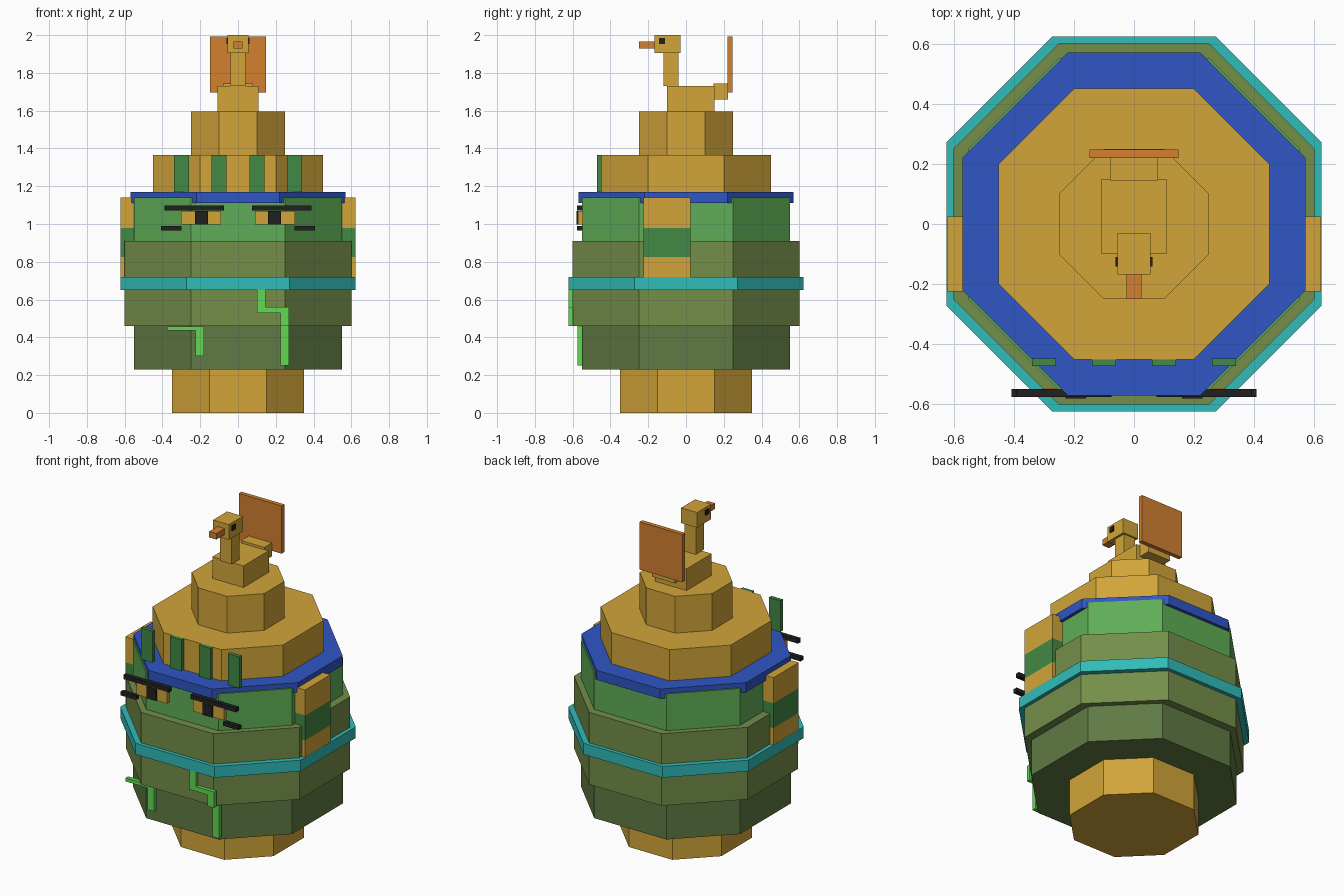
import bpy
import bmesh

cube = bpy.data.objects.get("Cube")
if cube:
    bpy.data.objects.remove(cube, do_unlink=True)


def linear(c):
    c /= 255
    return c / 12.92 if c <= 0.04045 else ((c + 0.055) / 1.055) ** 2.4


def material(name, *rgb):
    col = [linear(c) for c in rgb] + [1.0]
    m = bpy.data.materials.new(name)
    m.use_nodes = True
    m.diffuse_color = col
    m.node_tree.nodes["Principled BSDF"].inputs["Base Color"].default_value = col
    return m


GOLD = material("gold", 210, 165, 57)
ORANGE = material("orange", 210, 128, 48)
BLACK = material("black", 32, 32, 32)
BLUE = material("blue", 47, 86, 196)
TEAL = material("teal", 48, 188, 184)
GREEN = material("mid green", 96, 174, 87)
DARK = material("dark green", 66, 136, 68)
OLIVE = material("olive", 116, 142, 73)
MOSS = material("moss", 96, 122, 67)
BRIGHT = material("bright green", 98, 216, 84)


def finish(name, bm, mat):
    bmesh.ops.recalc_face_normals(bm, faces=bm.faces)
    mesh = bpy.data.meshes.new(name)
    bm.to_mesh(mesh)
    bm.free()
    mesh.materials.append(mat)
    ob = bpy.data.objects.new(name, mesh)
    bpy.context.scene.collection.objects.link(ob)
    return ob


def tier(name, half, flat, z0, z1, mat):
    """Eight-sided prism: half width and half length of its front face."""
    pts = [(flat, -half), (half, -flat), (half, flat), (flat, half),
           (-flat, half), (-half, flat), (-half, -flat), (-flat, -half)]
    bm = bmesh.new()
    face = bm.faces.new([bm.verts.new((x, y, z0)) for x, y in pts])
    top = bmesh.ops.extrude_face_region(bm, geom=[face])["geom"]
    bmesh.ops.translate(bm, vec=(0, 0, z1 - z0),
                        verts=[v for v in top if isinstance(v, bmesh.types.BMVert)])
    return finish(name, bm, mat)


def box(name, x, y, z, mat):
    """Box from (min, max) ranges."""
    bm = bmesh.new()
    bmesh.ops.create_cube(bm, size=1)
    for v in bm.verts:
        v.co = [r[0] if c < 0 else r[1] for c, r in zip(v.co, (x, y, z))]
    return finish(name, bm, mat)


def pair(name, x, y, z, mat):
    """Matching boxes on the left (+x) and right."""
    box("left_" + name, x, y, z, mat)
    box("right_" + name, (-x[1], -x[0]), y, z, mat)


# Stacked body
tier("base", 0.35, 0.15, 0, 0.23, GOLD)
tier("lower_body", 0.55, 0.25, 0.23, 0.46, MOSS)
tier("middle_body", 0.60, 0.25, 0.46, 0.91, OLIVE)
tier("belt", 0.623, 0.273, 0.65, 0.72, TEAL)
tier("face_tier", 0.55, 0.25, 0.91, 1.14, GREEN)
tier("hat_rim", 0.57, 0.22, 1.11, 1.17, BLUE)
tier("hat_lower", 0.45, 0.20, 1.17, 1.365, GOLD)
tier("hat_upper", 0.25, 0.10, 1.365, 1.595, GOLD)

# Hat stripes
FRONT = (-0.472, -0.448)
pair("inner_hat_stripe", (0.06, 0.14), FRONT, (1.17, 1.365), DARK)
pair("outer_hat_stripe", (0.26, 0.34), FRONT, (1.17, 1.365), DARK)

# Side ears in three bands
for part, z, mat in (("bottom", (0.72, 0.825), GOLD),
                     ("middle", (0.825, 0.98), DARK),
                     ("top", (0.98, 1.14), GOLD)):
    pair("ear_" + part, (0.54, 0.622), (-0.225, 0.025), z, mat)

# Face
pair("eye", (0.09, 0.303), (-0.572, -0.545), (0.997, 1.07), GOLD)
pair("pupil", (0.16, 0.228), (-0.58, -0.571), (0.997, 1.068), BLACK)
pair("brow", (0.075, 0.39), (-0.576, -0.549), (1.072, 1.098), BLACK)
pair("lower_lash", (0.30, 0.408), (-0.576, -0.549), (0.965, 0.99), BLACK)

# Bent markings on the front
HIGH, LOW = (-0.622, -0.598), (-0.574, -0.548)
box("left_mark_top", (0.10, 0.145), HIGH, (0.56, 0.65), BRIGHT)
box("left_mark_bar", (0.10, 0.27), HIGH, (0.53, 0.56), BRIGHT)
box("left_mark_middle", (0.225, 0.27), HIGH, (0.46, 0.53), BRIGHT)
box("left_mark_bottom", (0.225, 0.27), LOW, (0.25, 0.46), BRIGHT)
box("right_mark_bar", (-0.375, -0.18), LOW, (0.435, 0.457), BRIGHT)
box("right_mark_bottom", (-0.225, -0.18), LOW, (0.30, 0.435), BRIGHT)

# Bird on top
box("bird_body", (-0.108, 0.108), (-0.10, 0.15), (1.595, 1.73), GOLD)
box("bird_rump", (-0.08, 0.08), (0.145, 0.222), (1.66, 1.745), GOLD)
box("bird_tail", (-0.148, 0.148), (0.22, 0.247), (1.695, 1.993), ORANGE)
box("bird_neck", (-0.04, 0.04), (-0.12, -0.04), (1.73, 1.91), GOLD)
box("bird_head", (-0.055, 0.055), (-0.168, -0.03), (1.905, 2.0), GOLD)
box("bird_beak", (-0.025, 0.025), (-0.25, -0.165), (1.93, 1.967), ORANGE)
pair("bird_eye", (0.053, 0.062), (-0.142, -0.11), (1.952, 1.984), BLACK)
